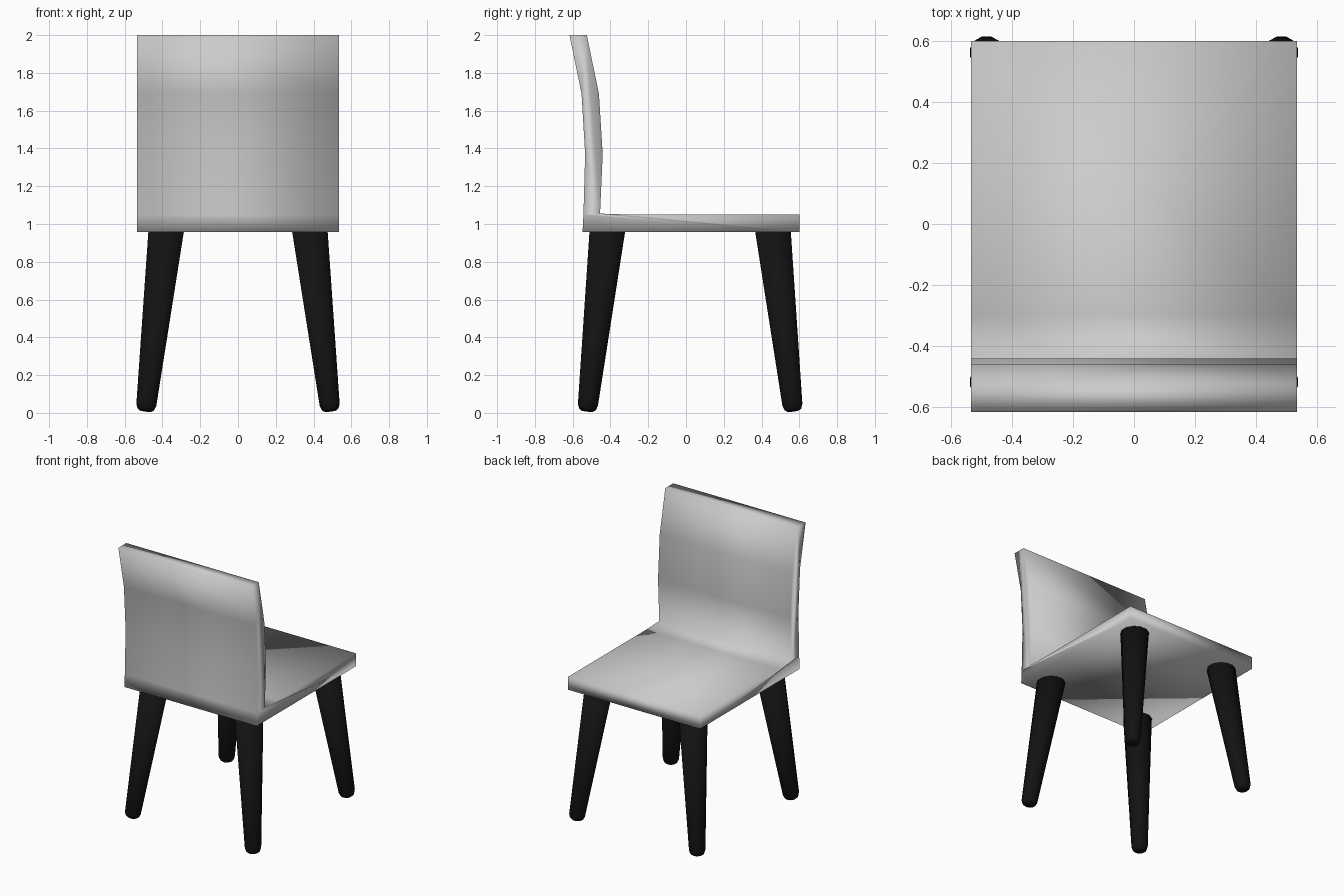
import bpy, bmesh
from math import cos, sin, tau
from mathutils import Vector

if "Cube" in bpy.data.objects:
    bpy.data.objects.remove(bpy.data.objects["Cube"])


def add_object(name, bm, location=(0, 0, 0)):
    bmesh.ops.recalc_face_normals(bm, faces=bm.faces[:])
    mesh = bpy.data.meshes.new(name)
    bm.to_mesh(mesh)
    bm.free()
    mesh.shade_smooth()
    obj = bpy.data.objects.new(name, mesh)
    obj.location = location
    bpy.context.collection.objects.link(obj)
    return obj


# Seat and backrest: one side profile (y, z) extruded across the width
HALF_WIDTH = 0.535
profile = [
    (-0.548, 0.957), (0.6, 0.957), (0.6, 1.05), (-0.30, 1.05), (-0.455, 1.055),
    (-0.441, 1.37), (-0.461, 1.69), (-0.525, 2.0),
    (-0.617, 2.0), (-0.553, 1.69), (-0.534, 1.37), (-0.543, 1.05),
]
bm = bmesh.new()
side = bm.faces.new([bm.verts.new((-HALF_WIDTH, y, z)) for y, z in profile])
ext = bmesh.ops.extrude_face_region(bm, geom=[side], use_keep_orig=True)
moved = [g for g in ext["geom"] if isinstance(g, bmesh.types.BMVert)]
bmesh.ops.translate(bm, verts=moved, vec=(2 * HALF_WIDTH, 0, 0))
add_object("seat_and_backrest", bm)

# Legs: a splayed taper with a chamfered foot, mirrored to all four corners
SIDES = 12
top, foot = Vector((0.380, 0.438, 0.965)), Vector((0.489, 0.545, 0.01))
axis = (foot - top).normalized()
u = axis.cross(Vector((0, 1, 0))).normalized()
v = axis.cross(u)
bm = bmesh.new()
rings = []
for centre, radius in ((top, 0.097), (foot - axis * 0.035, 0.055),
                       (foot - axis * 0.010, 0.046), (foot, 0.032)):
    ring = []
    for i in range(SIDES):
        a = tau * (i + 0.5) / SIDES
        p = centre + (u * cos(a) + v * sin(a)) * radius
        if centre is top:
            # cut the top level, just inside the seat
            p -= axis * ((p.z - top.z) / axis.z)
        ring.append(bm.verts.new(p))
    rings.append(ring)
for a, b in zip(rings, rings[1:]):
    for i in range(SIDES):
        j = (i + 1) % SIDES
        bm.faces.new((a[i], a[j], b[j], b[i]))
bm.faces.new(rings[0])
bm.faces.new(rings[-1])
legs = add_object("legs", bm, (0, 0.022, 0))
mirror = legs.modifiers.new("four_corners", "MIRROR")
mirror.use_axis = (True, True, False)

black = bpy.data.materials.new("black")
black.diffuse_color = (0.006, 0.006, 0.006, 1)
black.use_nodes = True
black.node_tree.nodes["Principled BSDF"].inputs["Base Color"].default_value = black.diffuse_color
legs.data.materials.append(black)
